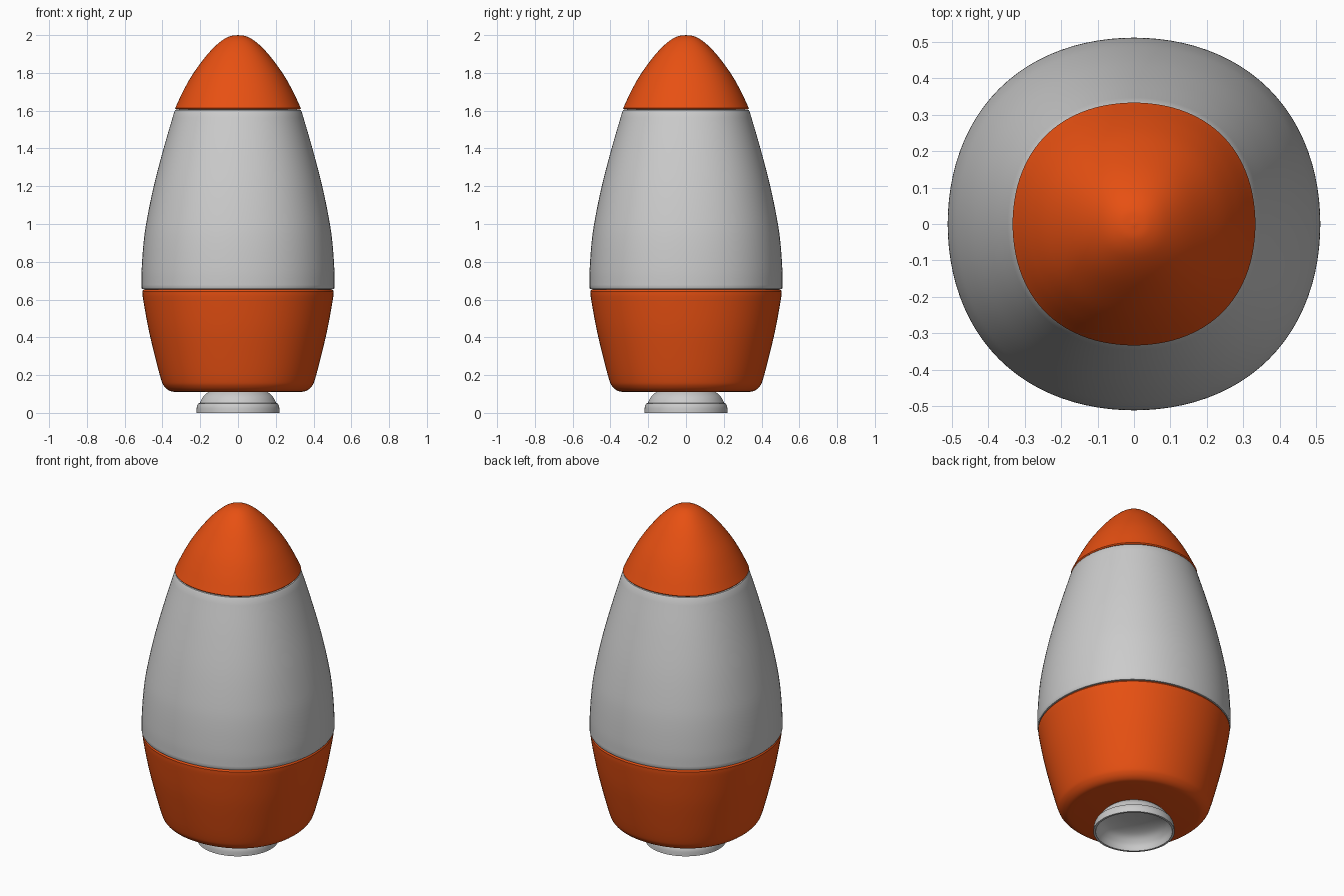
import bpy, bmesh, math
from mathutils import Vector

if "Cube" in bpy.data.objects:
    bpy.data.objects.remove(bpy.data.objects["Cube"])

SEG = 96


def material(name, rgb):
    m = bpy.data.materials.new(name)
    m.diffuse_color = (*rgb, 1)
    m.use_nodes = True
    m.node_tree.nodes["Principled BSDF"].inputs["Base Color"].default_value = m.diffuse_color
    return m


def smooth_profile(pts, steps=6):
    """Catmull-Rom curve through (radius, z) points."""
    p = [Vector(q) for q in pts]
    p = [2 * p[0] - p[1]] + p + [2 * p[-1] - p[-2]]
    out = []
    for a, b, c, d in zip(p, p[1:], p[2:], p[3:]):
        for i in range(steps):
            t = i / steps
            out.append(0.5 * (2 * b + (c - a) * t + (2 * a - 5 * b + 4 * c - d) * t * t
                              + (3 * b - a - 3 * c + d) * t ** 3))
    return out + [p[-2]]


def lathe(name, profile, square=0.0, mat=None):
    """Spin a profile; 'square' bulges the diagonals into a rounded square."""
    bm = bmesh.new()
    rings = []
    for r, z in profile:
        if r < 1e-4:
            rings.append([bm.verts.new((0, 0, z))] * SEG)
            continue
        ring = []
        for i in range(SEG):
            a = 2 * math.pi * i / SEG
            k = r * (1 + square * (1 - math.cos(4 * a)) / 2)
            ring.append(bm.verts.new((k * math.cos(a), k * math.sin(a), z)))
        rings.append(ring)
    for lo, hi in zip(rings, rings[1:]):
        for i in range(SEG):
            j = (i + 1) % SEG
            bm.faces.new(dict.fromkeys((lo[i], lo[j], hi[j], hi[i])))
    bmesh.ops.recalc_face_normals(bm, faces=bm.faces)
    me = bpy.data.meshes.new(name)
    bm.to_mesh(me)
    bm.free()
    ob = bpy.data.objects.new(name, me)
    bpy.context.collection.objects.link(ob)
    if mat:
        me.materials.append(mat)
    bpy.ops.object.select_all(action='DESELECT')
    ob.select_set(True)
    bpy.context.view_layer.objects.active = ob
    bpy.ops.object.shade_smooth_by_angle(angle=math.radians(35))
    return ob


orange = material("orange", (0.80, 0.08, 0.006))

# lower orange hull with rounded underside
lathe("lower_hull", [(0, 0.11)] + smooth_profile(
    [(0.32, 0.11), (0.36, 0.116), (0.39, 0.14), (0.408, 0.18), (0.44, 0.30),
     (0.475, 0.45), (0.502, 0.60), (0.507, 0.643)]) + [(0.501, 0.652), (0.48, 0.654)],
    0.025, orange)

# grey middle hull
lathe("middle_hull", [(0.48, 0.654), (0.507, 0.655)] + smooth_profile(
    [(0.511, 0.662), (0.510, 0.76), (0.500, 0.90), (0.483, 1.02), (0.446, 1.20),
     (0.394, 1.40), (0.337, 1.595)]) + [(0.332, 1.603), (0.30, 1.606)], 0.025)

# orange nose cone
lathe("nose_cone", [(0.30, 1.606), (0.328, 1.607)] + smooth_profile(
    [(0.333, 1.613), (0.287, 1.71), (0.235, 1.80), (0.160, 1.90), (0.095, 1.964),
     (0.045, 1.993), (0.0, 2.0)]), 0.03, orange)

# hollow engine nozzle with stepped flange
lathe("nozzle", smooth_profile([(0.12, 0.125), (0.155, 0.112), (0.185, 0.085), (0.202, 0.052)])
      + smooth_profile([(0.211, 0.050), (0.218, 0.03), (0.22, 0.0)])
      + smooth_profile([(0.208, 0.0), (0.195, 0.04), (0.16, 0.075), (0.09, 0.095), (0, 0.10)]))
